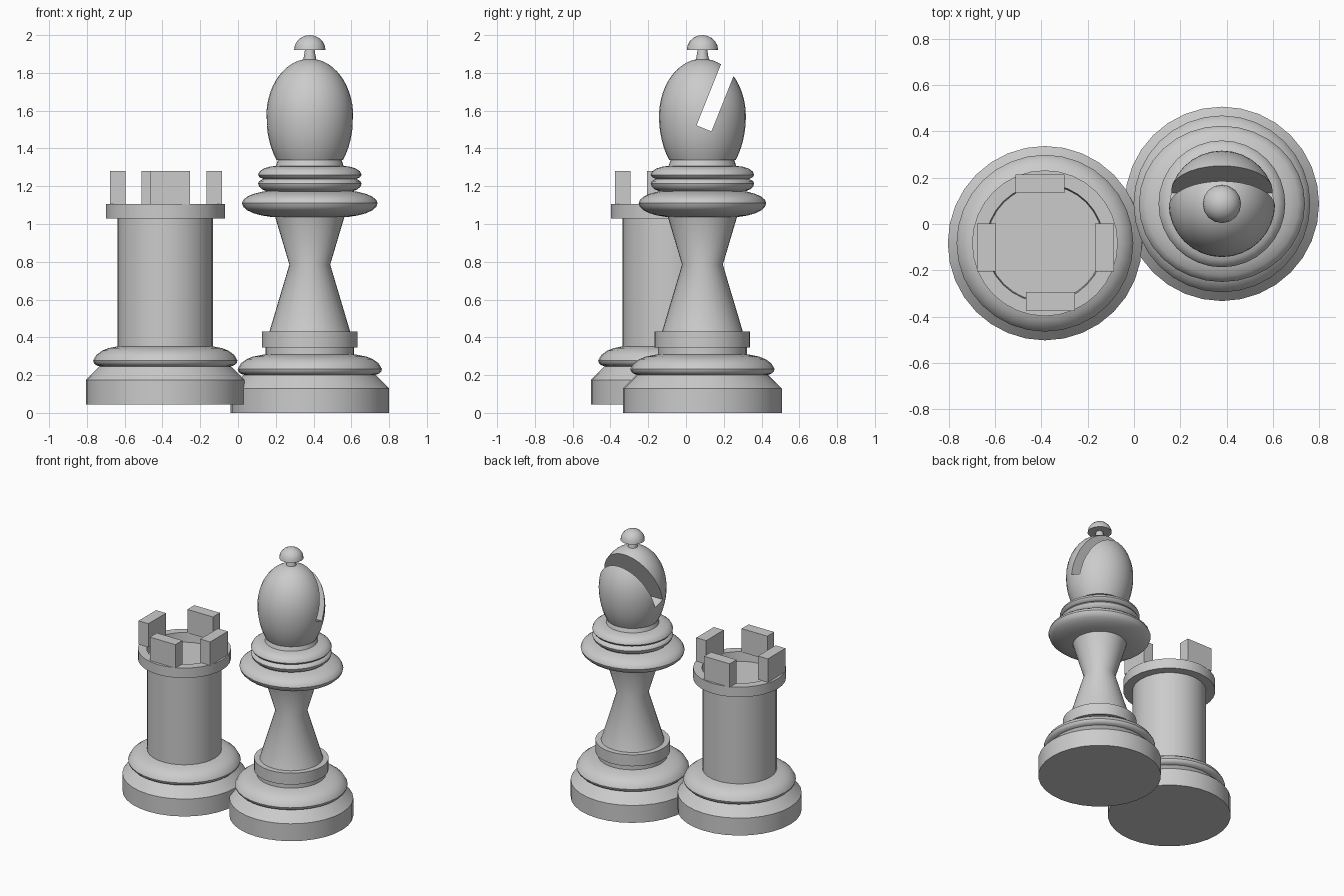
import bpy, bmesh, math
from mathutils import Matrix, Vector

cube = bpy.data.objects.get("Cube")
if cube:
    bpy.data.objects.remove(cube, do_unlink=True)

stone = bpy.data.materials.new("grey_stone")
stone.use_nodes = True
GREY = (0.6, 0.6, 0.6, 1)
stone.diffuse_color = GREY
stone.node_tree.nodes["Principled BSDF"].inputs["Base Color"].default_value = GREY

ROOK = Vector((-0.385, -0.083, 0))
BISHOP = Vector((0.38, 0.087, 0))


def finish(name, bm, location, smooth=True):
    bmesh.ops.recalc_face_normals(bm, faces=bm.faces)
    mesh = bpy.data.meshes.new(name)
    bm.to_mesh(mesh)
    bm.free()
    mesh.materials.append(stone)
    obj = bpy.data.objects.new(name, mesh)
    obj.location = location
    bpy.context.collection.objects.link(obj)
    if smooth:
        bpy.ops.object.select_all(action="DESELECT")
        obj.select_set(True)
        bpy.context.view_layer.objects.active = obj
        bpy.ops.object.shade_smooth_by_angle(angle=math.radians(35))
    return obj


def lathe(name, profile, location, steps=32, closed=False):
    """Spin (radius, height) points about z; open profiles get flat end caps."""
    bm = bmesh.new()
    rings = []
    for r, z in profile:
        angles = [2 * math.pi * i / steps for i in range(steps)]
        rings.append([bm.verts.new((r * math.cos(a), r * math.sin(a), z)) for a in angles])
    pairs = list(zip(rings, rings[1:]))
    if closed:
        pairs.append((rings[-1], rings[0]))
    else:
        bm.faces.new(rings[0])
        bm.faces.new(rings[-1])
    for low, high in pairs:
        for i in range(steps):
            j = (i + 1) % steps
            bm.faces.new((low[i], low[j], high[j], high[i]))
    bmesh.ops.remove_doubles(bm, verts=bm.verts, dist=0.0001)
    return finish(name, bm, location)


def bulge(radius, inner, low, mid, high, n=6):
    """Rounded rim profile, widest at height mid."""
    points = []
    for i in range(2 * n + 1):
        a = math.pi * (i / (2 * n) - 0.5)
        span = (high - mid) if a > 0 else (mid - low)
        points.append((inner + (radius - inner) * math.cos(a), mid + span * math.sin(a)))
    return points


def box(name, size, center, tilt=0):
    bm = bmesh.new()
    bmesh.ops.create_cube(bm, size=1, matrix=Matrix.Rotation(tilt, 4, "X") @ Matrix.Diagonal((*size, 1)))
    return finish(name, bm, center, smooth=False)


# Shared stepped foot with rounded rim
def foot(prefix, location, z):
    lathe(prefix + "_base", [(0.42, z), (0.42, z + 0.13), (0.345, z + 0.205)], location)
    rim = bulge(0.382, 0.335, z + 0.2, z + 0.232, z + 0.25, 4)[:6]
    rim += [(0.365, z + 0.262), (0.335, z + 0.284), (0.3, z + 0.298), (0.24, z + 0.31)]
    lathe(prefix + "_base_rim", rim, location)


# Rook
foot("rook", ROOK, 0.045)
lathe("rook_tower", [(0.252, 0.33), (0.252, 1.035)], ROOK)
lathe("rook_parapet", [(0.25, 1.03), (0.315, 1.03), (0.315, 1.105), (0.255, 1.105)], ROOK, closed=True)
for side, x, y, w, d in (("left", -0.127, -0.102, 0.082, 0.208),
                         ("right", -0.637, -0.102, 0.082, 0.208),
                         ("front", -0.36, -0.335, 0.212, 0.082),
                         ("back", -0.406, 0.174, 0.212, 0.082)):
    box("rook_battlement_" + side, (w, d, 0.176), (x, y, 1.192))

# Bishop foot and stem
foot("bishop", BISHOP, 0)
lathe("bishop_foot_neck", [(0.235, 0.3), (0.235, 0.35)], BISHOP)
lathe("bishop_lower_collar", [(0.253, 0.345), (0.253, 0.43)], BISHOP)
lathe("bishop_stem", [(0.214, 0.43), (0.108, 0.785), (0.19, 1.06)], BISHOP)

# Bishop collars
disc = lathe("bishop_wide_collar", bulge(0.359, 0.15, 1.035, 1.11, 1.18), BISHOP)
disc.scale.y = 0.94
lathe("bishop_collar_ring_low", bulge(0.274, 0.2, 1.17, 1.215, 1.245, 4), BISHOP)
lathe("bishop_collar_ring_high", bulge(0.274, 0.17, 1.228, 1.26, 1.308, 4), BISHOP)
lathe("bishop_neck", [(0.185, 1.29), (0.165, 1.35)], BISHOP)

# Bishop head: egg shape with a slanted slot
egg = []
for i in range(21):
    a = math.radians(-40 + 130 * i / 20)
    egg.append((0.23 * math.cos(a), 1.57 + (0.305 if a > 0 else 0.36) * math.sin(a)))
head = lathe("bishop_head", egg, BISHOP)
tilt = math.radians(-21.8)
along = Vector((0, -math.sin(tilt), math.cos(tilt)))
cutter = box("slot_cutter", (0.8, 0.085, 0.6), Vector((BISHOP.x, 0.095, 1.506)) + along * 0.3, tilt)
cutter.hide_render = True
cut = head.modifiers.new("slot", "BOOLEAN")
cut.operation = "DIFFERENCE"
cut.solver = "EXACT"
cut.object = cutter
bpy.context.view_layer.update()
cut_mesh = bpy.data.meshes.new_from_object(head.evaluated_get(bpy.context.evaluated_depsgraph_get()))
head.modifiers.clear()
head.data = cut_mesh
bpy.data.objects.remove(cutter, do_unlink=True)
bpy.ops.object.select_all(action="DESELECT")
head.select_set(True)
bpy.context.view_layer.objects.active = head
bpy.ops.object.shade_smooth_by_angle(angle=math.radians(35))

# Bishop finial
lathe("bishop_finial_stem", [(0.036, 1.86), (0.024, 1.93)], BISHOP, 16)
dome = [(0.083 * math.cos(math.radians(a)), 1.922 + 0.078 * math.sin(math.radians(a))) for a in range(0, 91, 18)]
lathe("bishop_finial_cap", dome, BISHOP, 16)
